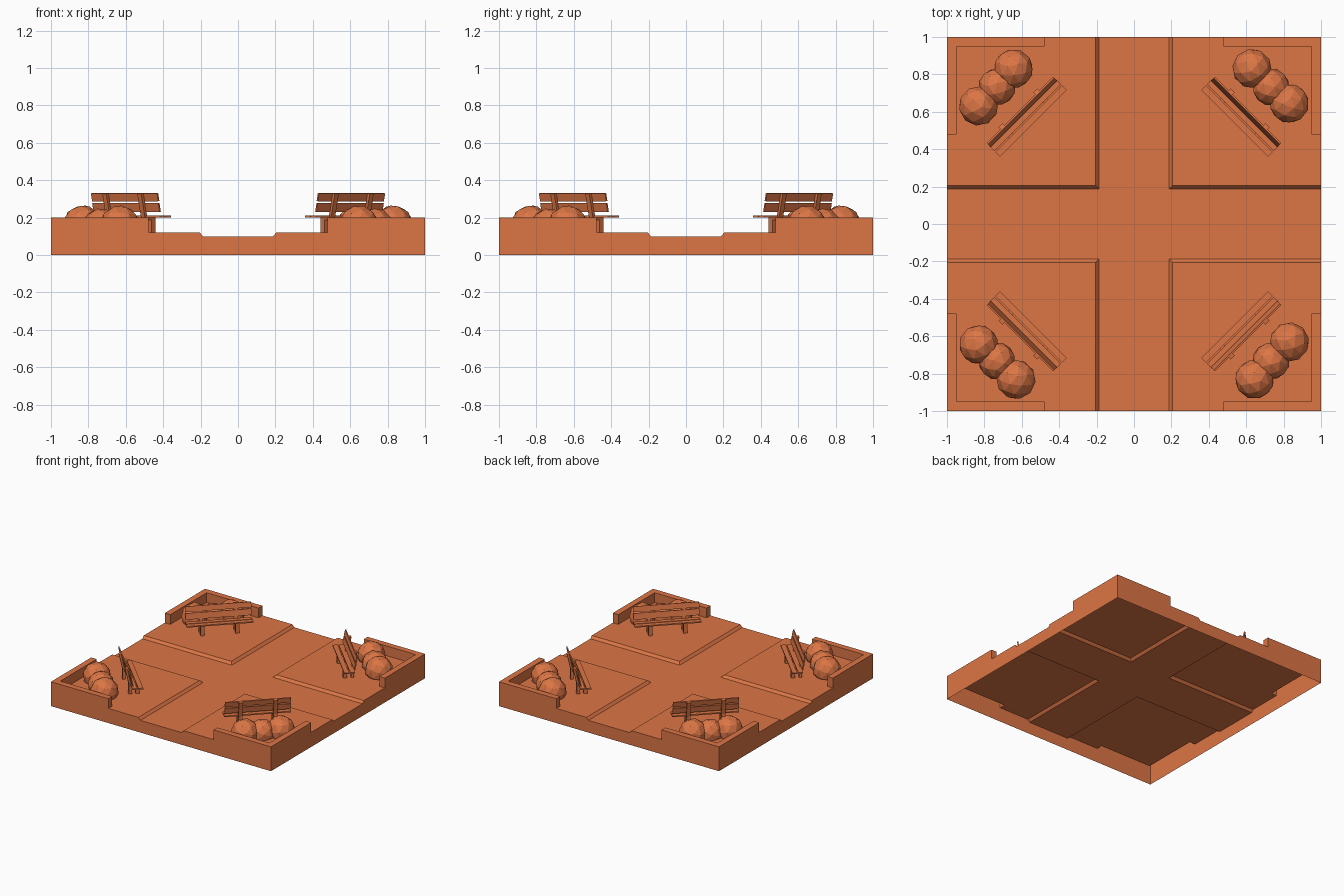
import bpy, bmesh, math
from mathutils import Matrix, Vector

if "Cube" in bpy.data.objects:
    bpy.data.objects.remove(bpy.data.objects["Cube"], do_unlink=True)

clay = bpy.data.materials.new("terracotta_orange")
clay.use_nodes = True
clay.diffuse_color = (0.72, 0.18, 0.06, 1)
clay.node_tree.nodes["Principled BSDF"].inputs["Base Color"].default_value = clay.diffuse_color


def finish(bm, name):
    mesh = bpy.data.meshes.new(name)
    bm.to_mesh(mesh)
    bm.free()
    mesh.materials.append(clay)
    obj = bpy.data.objects.new(name, mesh)
    bpy.context.collection.objects.link(obj)
    return obj


def turn(degrees):
    return Matrix.Rotation(math.radians(degrees), 4, 'Z')


# Heights and plan lines of the plaza
ROAD, PAVE, WALL = 0.10, 0.12, 0.20
A, B, C, W = 0.187, 0.205, 0.478, 0.95   # road edge, curb top, wall end, wall inside


def flat(points, z):
    return [(x, y, z) for x, y in points]


def upright(p, q):
    return [(*p, PAVE), (*q, PAVE), (*q, WALL), (*p, WALL)]


# Open-bottomed plaza shell: one quarter, turned four times
quarter = [
    flat([(A, -A), (1, -A), (1, A), (A, A)], ROAD),
    flat([(B, B), (1, B), (1, C), (W, C), (W, W), (C, W), (C, 1), (B, 1)], PAVE),
    flat([(W, C), (1, C), (1, 1), (W, W)], WALL),
    flat([(W, W), (1, 1), (C, 1), (C, W)], WALL),
    [(A, A, ROAD), (1, A, ROAD), (1, B, PAVE), (B, B, PAVE)],
    [(A, A, ROAD), (B, B, PAVE), (B, 1, PAVE), (A, 1, ROAD)],
    upright((W, C), (1, C)),
    upright((W, W), (W, C)),
    upright((C, W), (W, W)),
    upright((C, 1), (C, W)),
]
side = [(1, 0), (1, WALL), (C, WALL), (C, PAVE), (B, PAVE), (A, ROAD)]
outline = side + [(-y, z) for y, z in reversed(side)]
quarter.append([(1, y, z) for y, z in outline])

bm = bmesh.new()
for k in range(4):
    for face in quarter:
        bm.faces.new([bm.verts.new(turn(90 * k) @ Vector(p)) for p in face])
bm.faces.new([bm.verts.new(p) for p in flat([(-A, -A), (A, -A), (A, A), (-A, A)], ROAD)])
bmesh.ops.remove_doubles(bm, verts=bm.verts, dist=0.0005)
finish(bm, "plaza_base")


def beam(bm, width, start, end, depth, x=0):
    """Board of given width in x whose y-z section runs from start to end."""
    a, b = Vector((x, *start)), Vector((x, *end))
    axis = b - a
    tilt = math.atan2(-axis.y, axis.z)
    matrix = (Matrix.Translation((a + b) / 2) @ Matrix.Rotation(tilt, 4, 'X')
              @ Matrix.Diagonal((width, depth, axis.length, 1)))
    bmesh.ops.create_cube(bm, size=1, matrix=matrix)


def build_bench(name, matrix):
    bm = bmesh.new()
    # Seat slats
    for y in (0.76, 0.805):
        beam(bm, 0.505, (y, 0.206), (y + 0.037, 0.206), 0.01)
    # Leaning back boards
    beam(bm, 0.5, (0.838, 0.23), (0.848, 0.278), 0.009)
    beam(bm, 0.5, (0.849, 0.288), (0.858, 0.33), 0.009)
    # Legs, seat brackets and back struts
    for x in (-0.132, 0.132):
        beam(bm, 0.03, (0.785, PAVE), (0.785, 0.2), 0.03, x)
        beam(bm, 0.03, (0.77, 0.194), (0.845, 0.194), 0.012, x)
        beam(bm, 0.03, (0.838, 0.185), (0.87, 0.328), 0.018, x)
        beam(bm, 0.03, (0.84, PAVE), (0.84, 0.2), 0.022, x)
    bm.transform(matrix)
    finish(bm, name)


def build_bushes(name, matrix):
    bm = bmesh.new()
    # Three faceted shrubs, cut off at the paving
    for x, y, z, r, spin in ((-0.141, 1.034, 0.16, 0.106, 20),
                             (0, 1.036, 0.15, 0.1, 75),
                             (0.131, 1.043, 0.16, 0.106, 140)):
        place = (Matrix.Translation((x, y, z)) @ turn(spin)
                 @ Matrix.Rotation(math.radians(spin / 2), 4, 'X'))
        bmesh.ops.create_icosphere(bm, subdivisions=2, radius=r, matrix=place)
    bmesh.ops.bisect_plane(bm, geom=bm.verts[:] + bm.edges[:] + bm.faces[:],
                           plane_co=(0, 0, PAVE), plane_no=(0, 0, 1), clear_inner=True)
    bm.transform(matrix)
    finish(bm, name)


# Corner furniture, facing the crossing
for k, corner in enumerate(("back_left", "back_right", "front_right", "front_left")):
    build_bench(corner + "_bench", turn(90 * k - 45))
    build_bushes(corner + "_bushes", turn(90 * k - 45))
